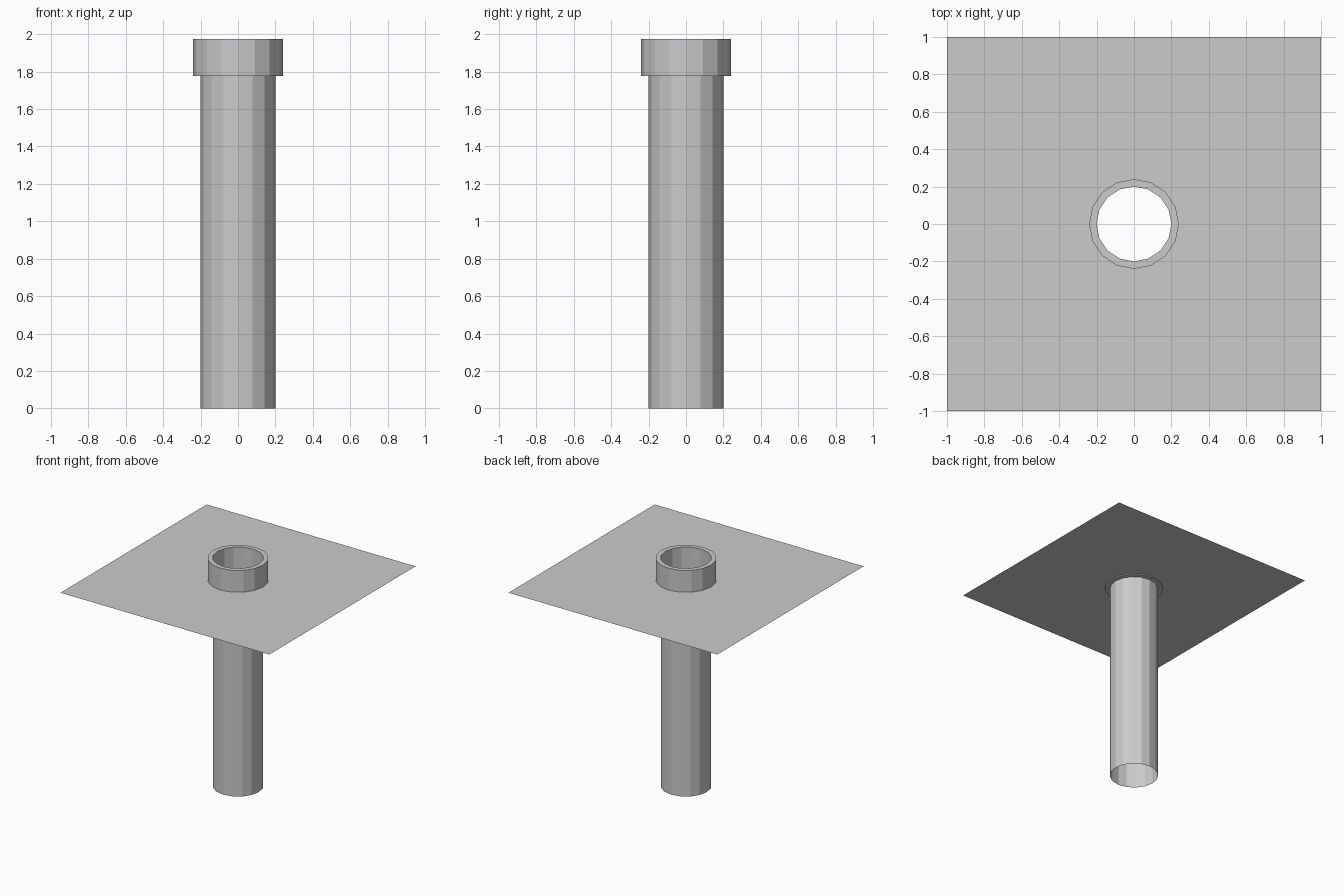
import bpy, bmesh
from math import sin, cos, pi

if "Cube" in bpy.data.objects:
    bpy.data.objects.remove(bpy.data.objects["Cube"])

SIDES = 16
PIPE_R, COLLAR_R = 0.2, 0.24
TOP, COLLAR_Z, PLATE_Z = 1.975, 1.778, 1.786


def circle(r, z):
    return [(r * cos(2 * pi * i / SIDES), r * sin(2 * pi * i / SIDES), z) for i in range(SIDES)]


def square(half, z):
    # circle pushed outward onto a square; 16 sides put vertices on the corners
    pts = []
    for x, y, _ in circle(1, 0):
        k = half / max(abs(x), abs(y))
        pts.append((x * k, y * k, z))
    return pts


def loft(name, rings):
    """Skin consecutive rings of points with flat quads."""
    bm = bmesh.new()
    loops = [[bm.verts.new(p) for p in ring] for ring in rings]
    for a, b in zip(loops, loops[1:]):
        for i in range(SIDES):
            j = (i + 1) % SIDES
            bm.faces.new((a[i], a[j], b[j], b[i]))
    mesh = bpy.data.meshes.new(name)
    bm.to_mesh(mesh)
    bm.free()
    obj = bpy.data.objects.new(name, mesh)
    bpy.context.collection.objects.link(obj)
    return obj


# Open thin-walled pipe
loft("pipe", [circle(PIPE_R, 0), circle(PIPE_R, TOP)])

# Collar: underside, outer wall and top rim
loft("collar", [circle(PIPE_R, COLLAR_Z), circle(COLLAR_R, COLLAR_Z),
                circle(COLLAR_R, TOP), circle(PIPE_R, TOP)])

# Flat square plate with a hole for the pipe
loft("plate", [square(1.0, PLATE_Z), circle(PIPE_R, PLATE_Z)])
